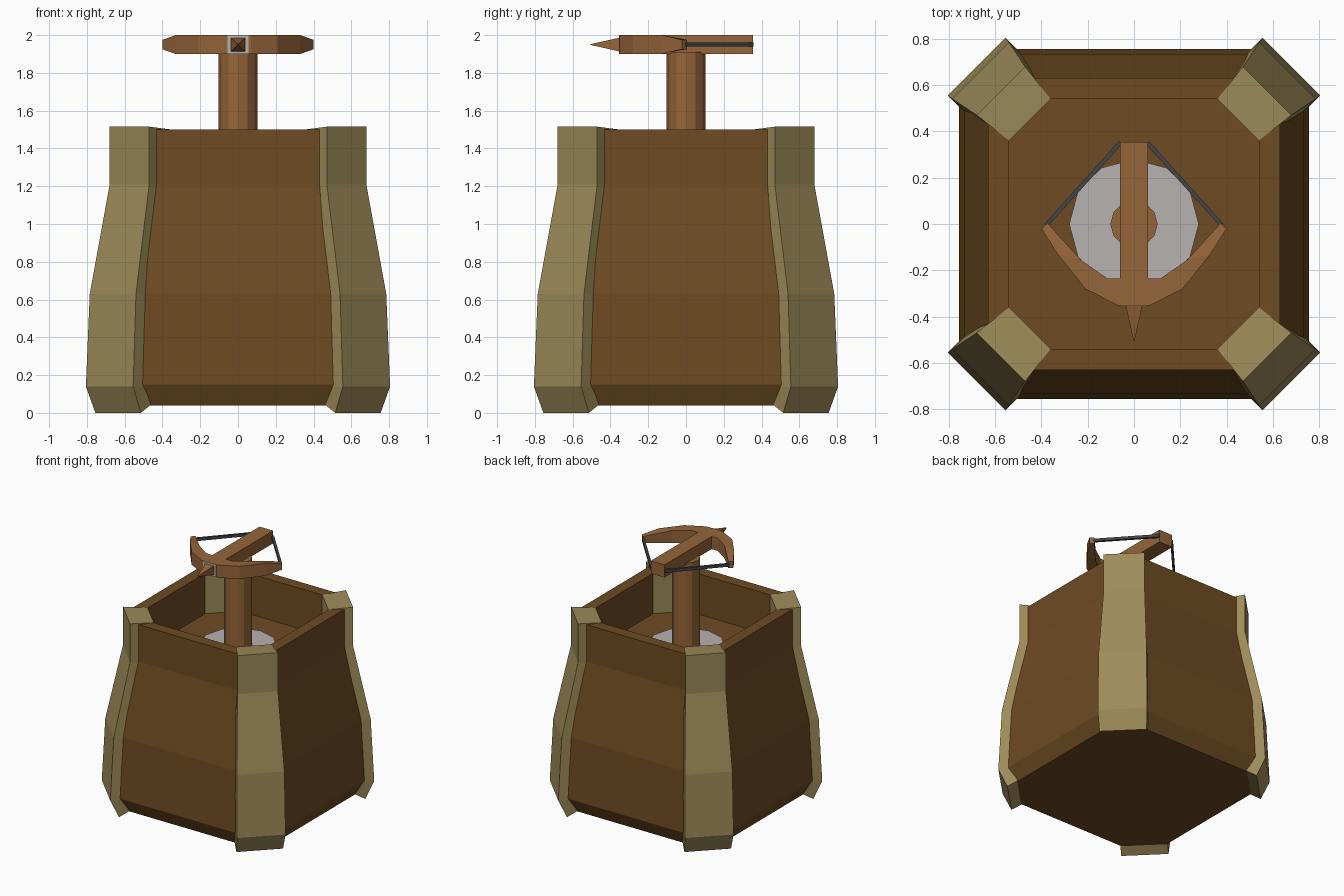
import bpy, bmesh, math
from mathutils import Matrix, Vector

if "Cube" in bpy.data.objects:
    bpy.data.objects.remove(bpy.data.objects["Cube"])


def material(name, rgb):
    m = bpy.data.materials.new(name)
    m.diffuse_color = (*rgb, 1)
    m.use_nodes = True
    m.node_tree.nodes["Principled BSDF"].inputs["Base Color"].default_value = m.diffuse_color
    return m


DARK_WOOD = material("dark_wood", (0.153, 0.070, 0.016))
PALE_WOOD = material("pale_wood", (0.34, 0.26, 0.10))
BOW_WOOD = material("bow_wood", (0.30, 0.13, 0.041))
CORD = material("cord", (0.055, 0.058, 0.062))
STEEL = material("steel", (0.48, 0.445, 0.445))


def finish(name, bm, mat):
    bmesh.ops.recalc_face_normals(bm, faces=bm.faces)
    me = bpy.data.meshes.new(name)
    bm.to_mesh(me)
    bm.free()
    me.materials.append(mat)
    ob = bpy.data.objects.new(name, me)
    bpy.context.collection.objects.link(ob)
    return ob


def loft(name, rings, mat, cyclic=False):
    """Skin a sequence of equal-sized point rings, capping both ends."""
    bm = bmesh.new()
    vs = [[bm.verts.new(p) for p in r] for r in rings]
    n = len(vs[0])
    pairs = list(zip(vs, vs[1:] + vs[:1])) if cyclic else list(zip(vs, vs[1:]))
    for a, b in pairs:
        for i in range(n):
            j = (i + 1) % n
            bm.faces.new((a[i], a[j], b[j], b[i]))
    if not cyclic:
        bm.faces.new(vs[0])
        bm.faces.new(vs[-1])
    return finish(name, bm, mat)


def box(name, centre, size, mat, rot_z=0):
    bm = bmesh.new()
    bmesh.ops.create_cube(bm, size=1, matrix=Matrix.Translation(centre)
                          @ Matrix.Rotation(rot_z, 4, 'Z') @ Matrix.Diagonal((*size, 1)))
    return finish(name, bm, mat)


def cylinder(name, r, z0, z1, sides, mat):
    rings = [[(r * math.cos(2 * math.pi * i / sides), r * math.sin(2 * math.pi * i / sides), z)
              for i in range(sides)] for z in (z0, z1)]
    return loft(name, rings, mat)


def chamfered_square(h, c, z):
    return [(h, -c, z), (h, c, z), (c, h, z), (-c, h, z),
            (-h, c, z), (-h, -c, z), (-c, -h, z), (c, -h, z)]


# Tower body with sunken top floor; chamfered corners sit inside the posts
body = [(0.70, 0.50, 0.04), (0.755, 0.52, 0.15), (0.735, 0.50, 0.63), (0.63, 0.44, 1.21),
        (0.63, 0.44, 1.5), (0.54, 0.45, 1.5), (0.54, 0.45, 1.18)]
loft("tower_body", [chamfered_square(*b) for b in body], DARK_WOOD)

# Corner posts: z outer, z inner, outer distance, outer half width, inner distance, inner half width
post = [(0, 0.09, 0.898, 0.17, 0.74, 0.17), (0.14, 0.14, 0.962, 0.177, 0.78, 0.177),
        (0.63, 0.63, 0.937, 0.173, 0.76, 0.172), (1.21, 1.17, 0.813, 0.148, 0.636, 0.127),
        (1.515, 1.501, 0.813, 0.148, 0.636, 0.127)]
for k in range(4):
    turn = Matrix.Rotation(math.radians(45 + 90 * k), 3, 'Z')
    rings = [[turn @ Vector(p) for p in ((do, -ho, zo), (do, ho, zo), (di, hi, zi), (di, -hi, zi))]
             for zo, zi, do, ho, di, hi in post]
    loft(f"corner_post_{k + 1}", rings, PALE_WOOD)

# Turntable and column
cylinder("turntable", 0.28, 1.17, 1.22, 12, STEEL)
cylinder("column", 0.102, 1.18, 1.91, 12, BOW_WOOD)

# Stock
box("stock", (0, 0.03, 1.95), (0.12, 0.65, 0.1), BOW_WOOD)

# Bow: front x, front y, back x, back y, half height
half = [(0.07, -0.352, 0.07, -0.235, 0.05), (0.21, -0.28, 0.115, -0.235, 0.05),
        (0.33, -0.13, 0.23, -0.155, 0.05), (0.4, -0.02, 0.375, 0.005, 0.025)]
arm = [(-a, b, -c, d, h) for a, b, c, d, h in reversed(half)] + half
loft("bow", [[(a, b, 1.95 - h), (a, b, 1.95 + h), (c, d, 1.95 + h), (c, d, 1.95 - h)]
             for a, b, c, d, h in arm], BOW_WOOD)

# Bow strings
for s, side in ((-1, "left"), (1, "right")):
    a, b = Vector((0.38 * s, -0.005, 1.95)), Vector((0.058 * s, 0.352, 1.95))
    d = b - a
    box(f"string_{side}", (a + b) / 2, (d.length, 0.018, 0.022), CORD, math.atan2(d.y, d.x))

# Bolt tip
loft("bolt_tip", [[(x, y, 1.95 + z) for x, z in ((-r, -r), (r, -r), (r, r), (-r, r))]
                  for y, r in ((-0.345, 0.038), (-0.505, 0.002))], BOW_WOOD)

# Square steel frame round the bolt
frame = []
for r, y in ((0.056, -0.346), (0.056, -0.355), (0.04, -0.355), (0.04, -0.346)):
    frame.append([(x * r, y, 1.95 + z * r * 0.88) for x, z in ((-1, -1), (1, -1), (1, 1), (-1, 1))])
loft("bolt_frame", frame, STEEL, cyclic=True)
